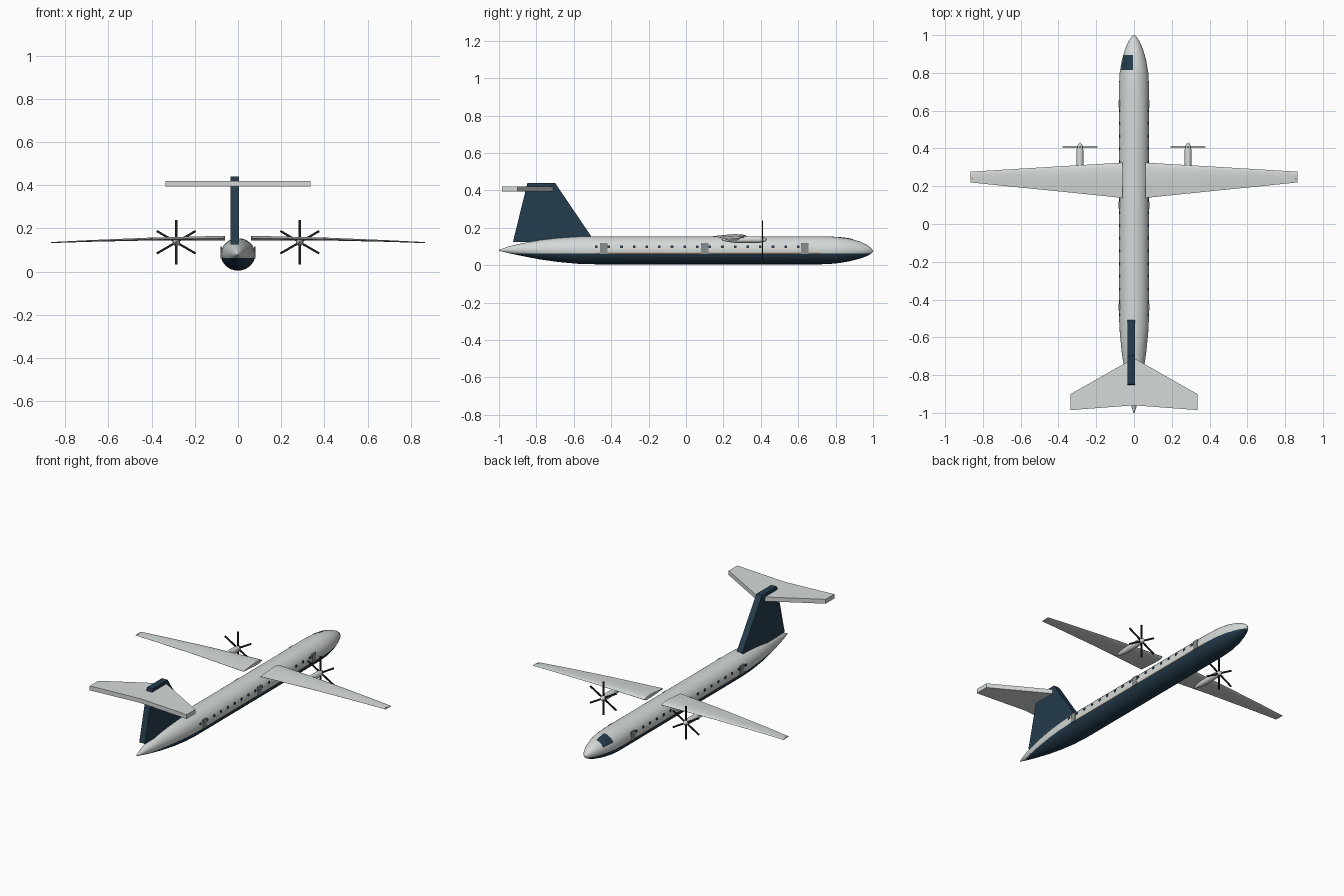
import bpy, bmesh
from math import sin, cos, pi, radians
from mathutils import Matrix, Vector

if "Cube" in bpy.data.objects:
    bpy.data.objects.remove(bpy.data.objects["Cube"])


def material(name, rgb):
    m = bpy.data.materials.new(name)
    m.use_nodes = True
    m.diffuse_color = (*rgb, 1)
    m.node_tree.nodes["Principled BSDF"].inputs["Base Color"].default_value = (*rgb, 1)
    return m


WHITE = material("pale grey paint", (0.66, 0.70, 0.69))
NAVY = material("dark blue paint", (0.018, 0.045, 0.075))
TAN = material("orange trim", (0.6, 0.33, 0.15))
GREY = material("door grey", (0.25, 0.28, 0.28))
BLACK = material("propeller black", (0.012, 0.012, 0.014))


def finish(name, bm, mats, smooth=None):
    bmesh.ops.recalc_face_normals(bm, faces=bm.faces)
    me = bpy.data.meshes.new(name)
    bm.to_mesh(me)
    bm.free()
    for m in mats:
        me.materials.append(m)
    ob = bpy.data.objects.new(name, me)
    bpy.context.collection.objects.link(ob)
    if smooth:
        bpy.ops.object.select_all(action='DESELECT')
        ob.select_set(True)
        bpy.context.view_layer.objects.active = ob
        bpy.ops.object.shade_smooth_by_angle(angle=radians(smooth))
    return ob


def loft(bm, rings, caps=True):
    """Skin a list of closed point rings."""
    vs = [[bm.verts.new(p) for p in r] for r in rings]
    n = len(vs[0])
    for a, b in zip(vs, vs[1:]):
        for i in range(n):
            j = (i + 1) % n
            bm.faces.new((a[i], a[j], b[j], b[i]))
    if caps:
        bm.faces.new(vs[0])
        bm.faces.new(vs[-1])


def box(bm, centre, size, rot=Matrix()):
    bmesh.ops.create_cube(bm, size=1, matrix=Matrix.Translation(centre) @ rot
                          @ Matrix.Diagonal((*size, 1)))


# Fuselage profile: y, half width, bottom, top
BODY = [(-1, .003, .077, .083), (-.95, .018, .065, .1), (-.88, .033, .05, .117),
        (-.78, .05, .031, .135), (-.68, .065, .017, .146), (-.58, .075, .008, .153),
        (-.48, .08, .005, .155), (.72, .08, .005, .155), (.8, .076, .009, .152),
        (.87, .064, .02, .143), (.93, .046, .035, .127), (.97, .028, .05, .108),
        (.99, .014, .062, .092), (1, .003, .072, .079)]


def surface(y, angle, lift=0.0):
    """Point on the fuselage skin, angle measured from +x towards +z."""
    for a, b in zip(BODY, BODY[1:]):
        if a[0] <= y <= b[0]:
            t = (y - a[0]) / (b[0] - a[0])
            w, lo, hi = (a[k] + (b[k] - a[k]) * t for k in (1, 2, 3))
            return Vector(((w + lift) * cos(angle), y,
                           (lo + hi) / 2 + ((hi - lo) / 2 + lift) * sin(angle)))


# Fuselage, painted navy below and pale above a thin trim line
SIDES = 32
SPLIT, TRIM = 0.064, 0.068
bm = bmesh.new()
loft(bm, [[surface(s[0], 2 * pi * i / SIDES) for i in range(SIDES)] for s in BODY])
for z in (SPLIT, TRIM):
    bmesh.ops.bisect_plane(bm, geom=bm.verts[:] + bm.edges[:] + bm.faces[:],
                           plane_co=(0, 0, z), plane_no=(0, 0, 1), dist=1e-5)
for f in bm.faces:
    c = f.calc_center_median()
    if c.z < SPLIT:
        f.material_index = 1
    elif c.z < TRIM and -.5 < c.y < .74:
        f.material_index = 2
finish("fuselage", bm, [WHITE, NAVY, TAN], 40)

# Cockpit window, following the skin on one side of the nose
bm = bmesh.new()
COLS, ROWS = 6, 8
grid = [[bm.verts.new(surface(.815 + .08 * r / ROWS, radians(94 + 62 * c / COLS), .002))
         for c in range(COLS + 1)] for r in range(ROWS + 1)]
for r in range(ROWS):
    for c in range(COLS):
        bm.faces.new((grid[r][c], grid[r][c + 1], grid[r + 1][c + 1], grid[r + 1][c]))
finish("cockpit_window", bm, [NAVY], 40)

# Cabin windows and doors on both sides
for side, sx in (("left", 1), ("right", -1)):
    bm = bmesh.new()
    for i in range(17):
        box(bm, (sx * .0775, -.48 + .0675 * i, .1), (.005, .014, .013))
    finish(side + "_cabin_windows", bm, [NAVY])
    bm = bmesh.new()
    for y in (-.44, .1, .635):
        box(bm, (sx * .078, y, .088), (.008, .038, .055))
    finish(side + "_doors", bm, [GREY])

# Wings: span position, leading edge, trailing edge, height, thickness
WING = [(.06, .325, .138, .154, .022), (.4, .305, .173, .15, .014),
        (.7, .287, .203, .141, .008), (.865, .277, .22, .134, .005)]
FOIL = [(0, 0), (.04, .3), (.15, .5), (.35, .55), (.65, .35), (1, .03),
        (1, -.03), (.65, -.25), (.35, -.4), (.15, -.4), (.04, -.25)]

for side, sx in (("left", 1), ("right", -1)):
    bm = bmesh.new()
    loft(bm, [[(sx * x, le + (te - le) * u, z + t * v) for u, v in FOIL]
              for x, le, te, z, t in WING])
    finish(side + "_wing", bm, [WHITE], 40)

    # Small tip lamp
    bm = bmesh.new()
    box(bm, (sx * .856, .24, .1365), (.008, .012, .003))
    finish(side + "_tip_lamp", bm, [TAN])

    # Engine nacelle with rounded spinner
    bm = bmesh.new()
    shape = [(.19, .003), (.22, .012), (.27, .018), (.39, .018), (.41, .015),
             (.425, .009), (.432, .002)]
    loft(bm, [[(sx * .286 + r * cos(pi * i / 8), y, .137 + r * sin(pi * i / 8))
               for i in range(16)] for y, r in shape])
    finish(side + "_nacelle", bm, [WHITE], 40)

    # Six-bladed propeller
    bm = bmesh.new()
    for k in range(6):
        rot = Matrix.Rotation(k * pi / 3, 4, 'Y')
        hub = Vector((sx * .286, .408, .136))
        box(bm, hub + rot @ Vector((0, 0, .056)), (.01, .005, .096), rot)
    finish(side + "_propeller", bm, [BLACK])

    # Half of the tailplane
    plan = [(0, -.71), (.335, -.9), (.335, -.985), (0, -.96)]
    bm = bmesh.new()
    loft(bm, [[(sx * x, y, z) for x, y in plan] for z in (.393, .42)])
    finish(side + "_tailplane", bm, [WHITE])

# Tail fin
fin = [(-.925, .125), (-.53, .125), (-.507, .155), (-.7, .44), (-.848, .44)]
bm = bmesh.new()
loft(bm, [[(x, y, z) for y, z in fin] for x in (-.035, .004)])
finish("tail_fin", bm, [NAVY])
